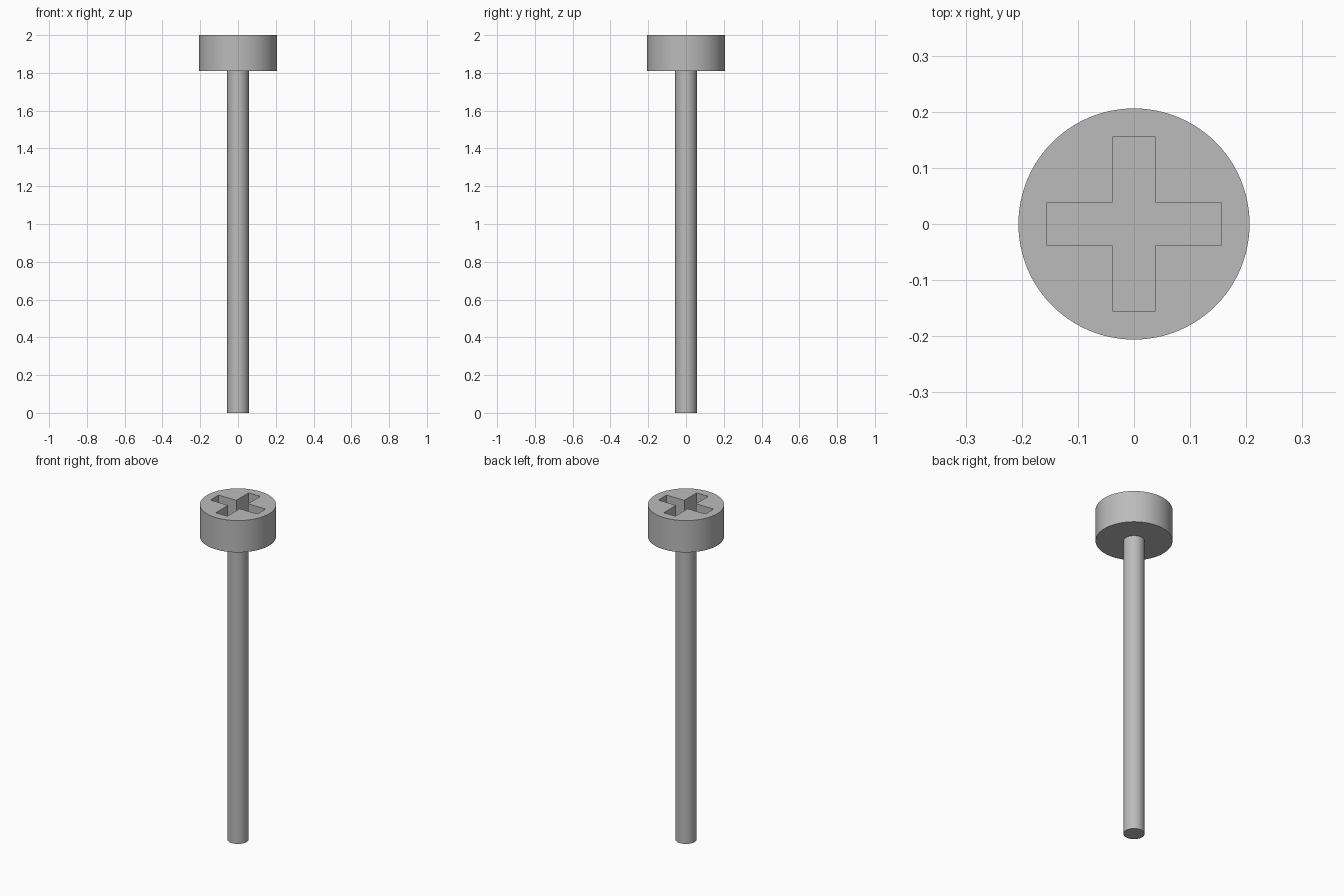
import bpy
import bmesh
import math

HEAD_R, SHAFT_R = 0.206, 0.057
HEAD_BASE, TOP = 1.81, 2.0
SLOT_HALF_WIDTH, SLOT_REACH, SLOT_DEPTH = 0.0385, 0.155, 0.115

cube = bpy.data.objects.get("Cube")
if cube:
    bpy.data.objects.remove(cube, do_unlink=True)

# Plain grey metal
steel = bpy.data.materials.new("grey_steel")
steel.use_nodes = True
grey = (0.5, 0.5, 0.5, 1.0)
steel.diffuse_color = grey
steel.node_tree.nodes["Principled BSDF"].inputs["Base Color"].default_value = grey


def make_object(name, bm):
    bmesh.ops.recalc_face_normals(bm, faces=bm.faces)
    mesh = bpy.data.meshes.new(name)
    bm.to_mesh(mesh)
    bm.free()
    mesh.materials.append(steel)
    obj = bpy.data.objects.new(name, mesh)
    bpy.context.collection.objects.link(obj)
    return obj


def cylinder(name, radius, bottom, top, sides=96):
    bm = bmesh.new()
    bmesh.ops.create_cone(bm, cap_ends=True, segments=sides,
                          radius1=radius, radius2=radius, depth=top - bottom)
    bmesh.ops.translate(bm, verts=bm.verts, vec=(0, 0, (top + bottom) / 2))
    return make_object(name, bm)


def cross_prism(name, bottom, top):
    # One arm's outline turned through four quarter turns
    w, r = SLOT_HALF_WIDTH, SLOT_REACH
    arm = [(r, -w), (r, w), (w, w)]
    bm = bmesh.new()
    outline = []
    for quarter in range(4):
        c, s = round(math.cos(quarter * math.pi / 2)), round(math.sin(quarter * math.pi / 2))
        outline += [bm.verts.new((x * c - y * s, x * s + y * c, bottom)) for x, y in arm]
    face = bm.faces.new(outline)
    extruded = bmesh.ops.extrude_face_region(bm, geom=[face])["geom"]
    bmesh.ops.translate(bm, vec=(0, 0, top - bottom),
                        verts=[v for v in extruded if isinstance(v, bmesh.types.BMVert)])
    return make_object(name, bm)


# Shaft and head
shaft = cylinder("shaft", SHAFT_R, 0, HEAD_BASE)
head = cylinder("head", HEAD_R, HEAD_BASE, TOP)

# Cross-shaped driver recess cut into the head
cutter = cross_prism("recess_cutter", TOP - SLOT_DEPTH, TOP + 0.1)
cutter.hide_render = True
cutter.hide_set(True)
cut = head.modifiers.new("driver_recess", 'BOOLEAN')
cut.operation = 'DIFFERENCE'
cut.solver = 'EXACT'
cut.object = cutter

# Apply the cut so the sharp edges of the recess can be marked
bpy.context.view_layer.objects.active = head
head.select_set(True)
bpy.ops.object.modifier_apply(modifier=cut.name)
bpy.data.objects.remove(cutter, do_unlink=True)

# Round walls smooth, rims and recess sharp
shaft.select_set(True)
bpy.ops.object.shade_smooth_by_angle(angle=math.radians(30))
